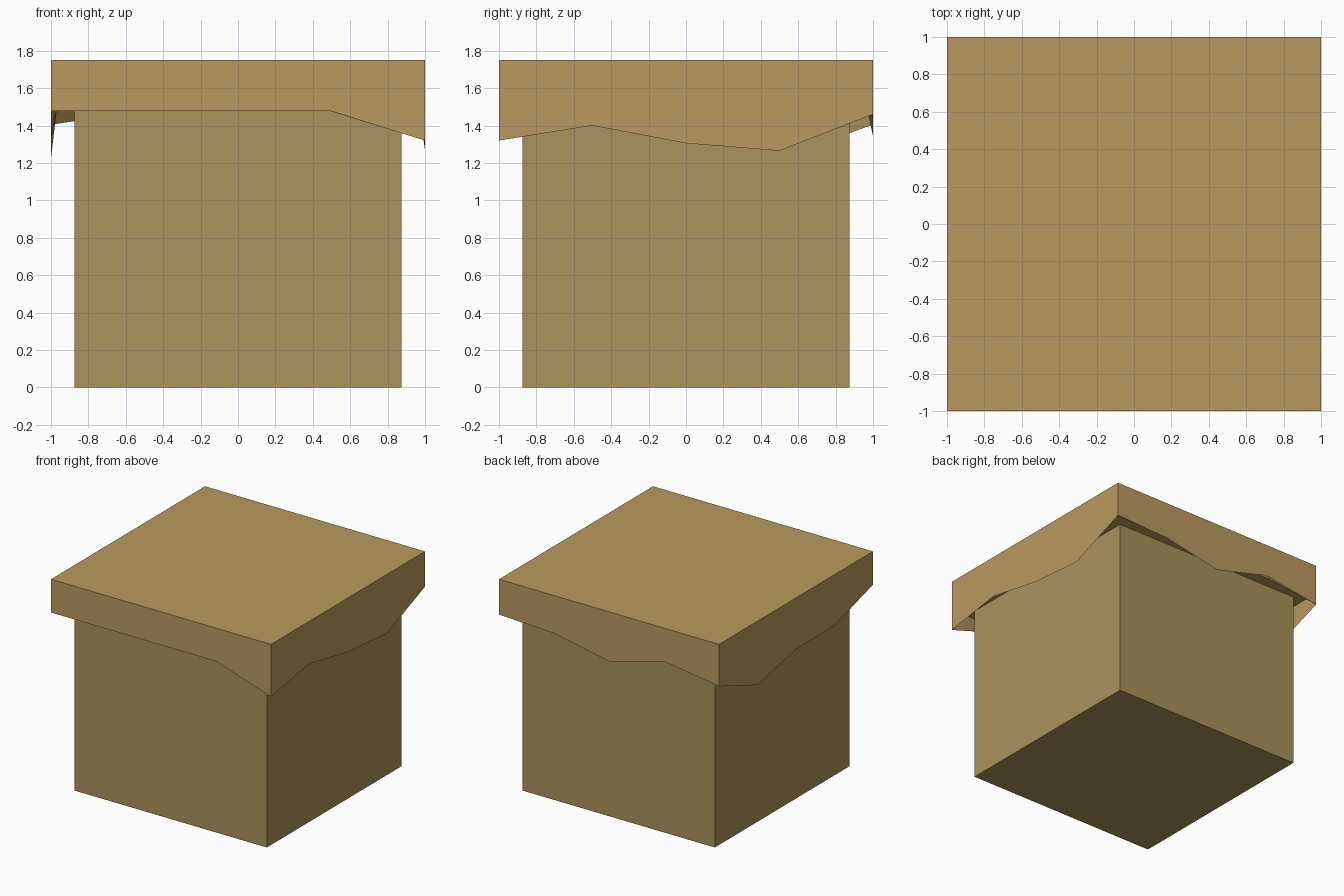
import bpy, bmesh

if "Cube" in bpy.data.objects:
    bpy.data.objects.remove(bpy.data.objects["Cube"])


def make_object(name, bm, color):
    bmesh.ops.recalc_face_normals(bm, faces=bm.faces[:])
    mesh = bpy.data.meshes.new(name)
    bm.to_mesh(mesh)
    bm.free()
    mat = bpy.data.materials.new(name + "_material")
    mat.diffuse_color = (*color, 1)
    mat.use_nodes = True
    mat.node_tree.nodes["Principled BSDF"].inputs["Base Color"].default_value = mat.diffuse_color
    mesh.materials.append(mat)
    obj = bpy.data.objects.new(name, mesh)
    bpy.context.collection.objects.link(obj)
    return obj


TOP, UNDER = 1.75, 1.48

# Square body
bm = bmesh.new()
bmesh.ops.create_cube(bm, size=1)
for v in bm.verts:
    v.co = (v.co.x * 1.75, v.co.y * 1.75, (v.co.z + 0.5) * UNDER)
make_object("body", bm, (0.40, 0.29, 0.105))

# Hanging edge heights, five-point sides walked front, right, back, left
hem = [1.477, 1.477, 1.477, 1.477,
       1.32, 1.40, 1.305, 1.265,
       1.46, 1.44, 1.343, 1.477,
       1.405, 1.225, 1.327, 1.332]
steps = (-1, -0.5, 0, 0.5)
ring = ([(s, -1) for s in steps] + [(1, s) for s in steps]
        + [(-s, 1) for s in steps] + [(-1, -s) for s in steps])

# Cover: flat top, uneven skirt, inward sloping inner wall, flat underside
bm = bmesh.new()
top = [bm.verts.new((x, y, TOP)) for x, y in ring]
edge = [bm.verts.new((x, y, z)) for (x, y), z in zip(ring, hem)]
inner = [bm.verts.new((x * 0.97, y * 0.97, UNDER)) for x, y in ring]
bm.faces.new(top)
bm.faces.new(inner[::-1])
for i in range(16):
    j = (i + 1) % 16
    bm.faces.new((edge[i], edge[j], top[j], top[i]))
    bm.faces.new((inner[i], inner[j], edge[j], edge[i]))
make_object("cover", bm, (0.49, 0.323, 0.112))
